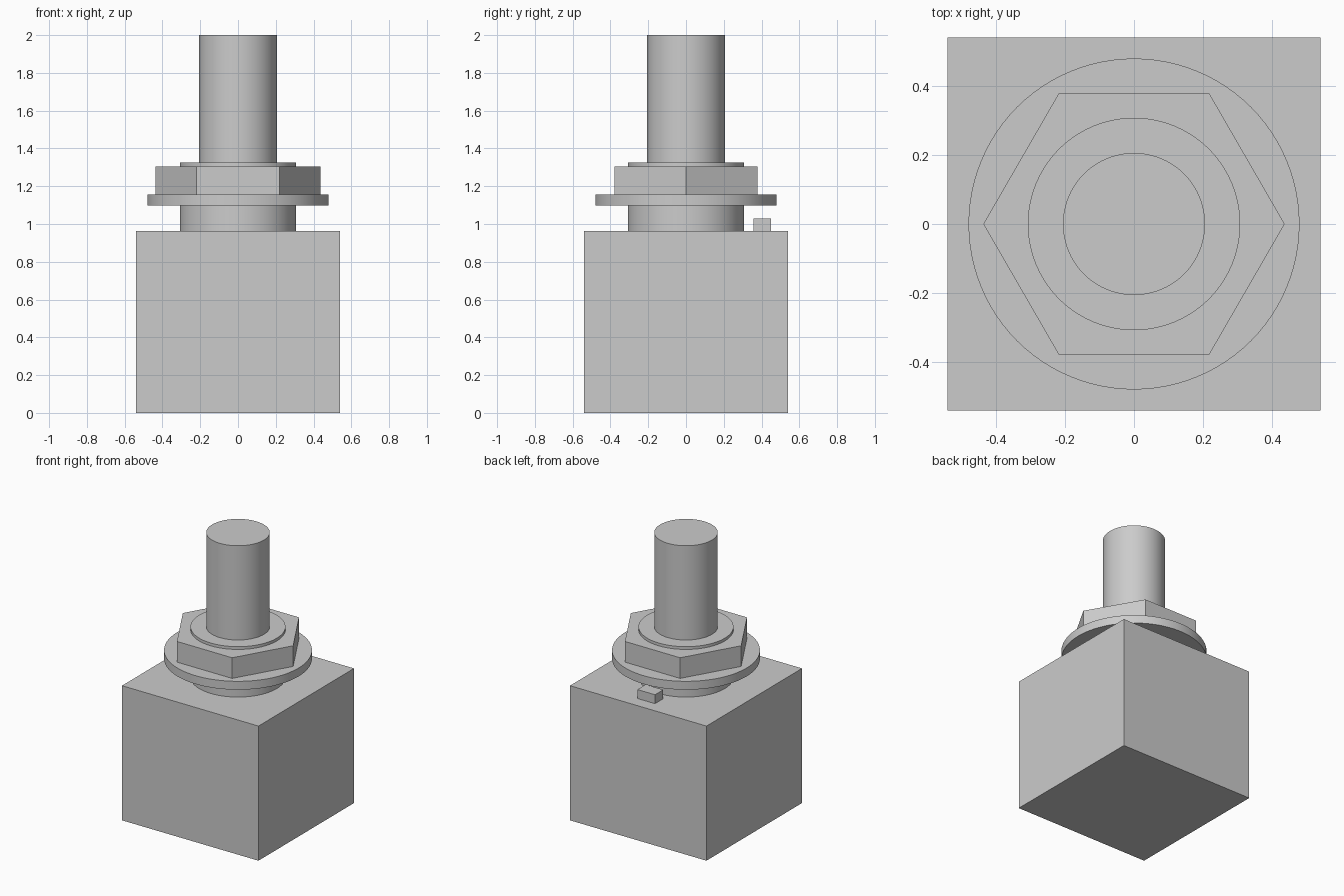
import bpy
import math

cube = bpy.data.objects.get("Cube")
if cube:
    bpy.data.objects.remove(cube, do_unlink=True)

# Single plain grey
grey = bpy.data.materials.new("light grey")
grey.use_nodes = True
colour = (0.6, 0.6, 0.6, 1)
grey.diffuse_color = colour
grey.node_tree.nodes["Principled BSDF"].inputs["Base Color"].default_value = colour


def finish(name):
    obj = bpy.context.object
    obj.name = name
    obj.data.materials.append(grey)
    return obj


def box(name, size, centre):
    bpy.ops.mesh.primitive_cube_add(size=1, location=centre)
    obj = finish(name)
    obj.scale = size
    bpy.ops.object.transform_apply(location=False, rotation=False, scale=True)


def prism(name, radius, bottom, top, sides=96, turn=0):
    bpy.ops.mesh.primitive_cylinder_add(
        vertices=sides, radius=radius, depth=top - bottom,
        location=(0, 0, (bottom + top) / 2), rotation=(0, 0, turn))
    finish(name)
    if sides > 6:
        bpy.ops.object.shade_smooth_by_angle(angle=math.radians(30))


# Square housing with the locating tab at the back of its top
box("housing", (1.081, 1.081, 0.964), (0, 0, 0.482))
box("locating_tab", (0.14, 0.093, 0.084), (0, 0.404, 0.986))

# Bushing, washer, hexagonal nut and shaft stacked on the axis
prism("bushing", 0.308, 0.964, 1.325)
prism("washer", 0.48, 1.097, 1.157)
prism("hex_nut", 0.437, 1.157, 1.305, sides=6, turn=math.radians(30))
prism("shaft", 0.206, 1.325, 2.0)
